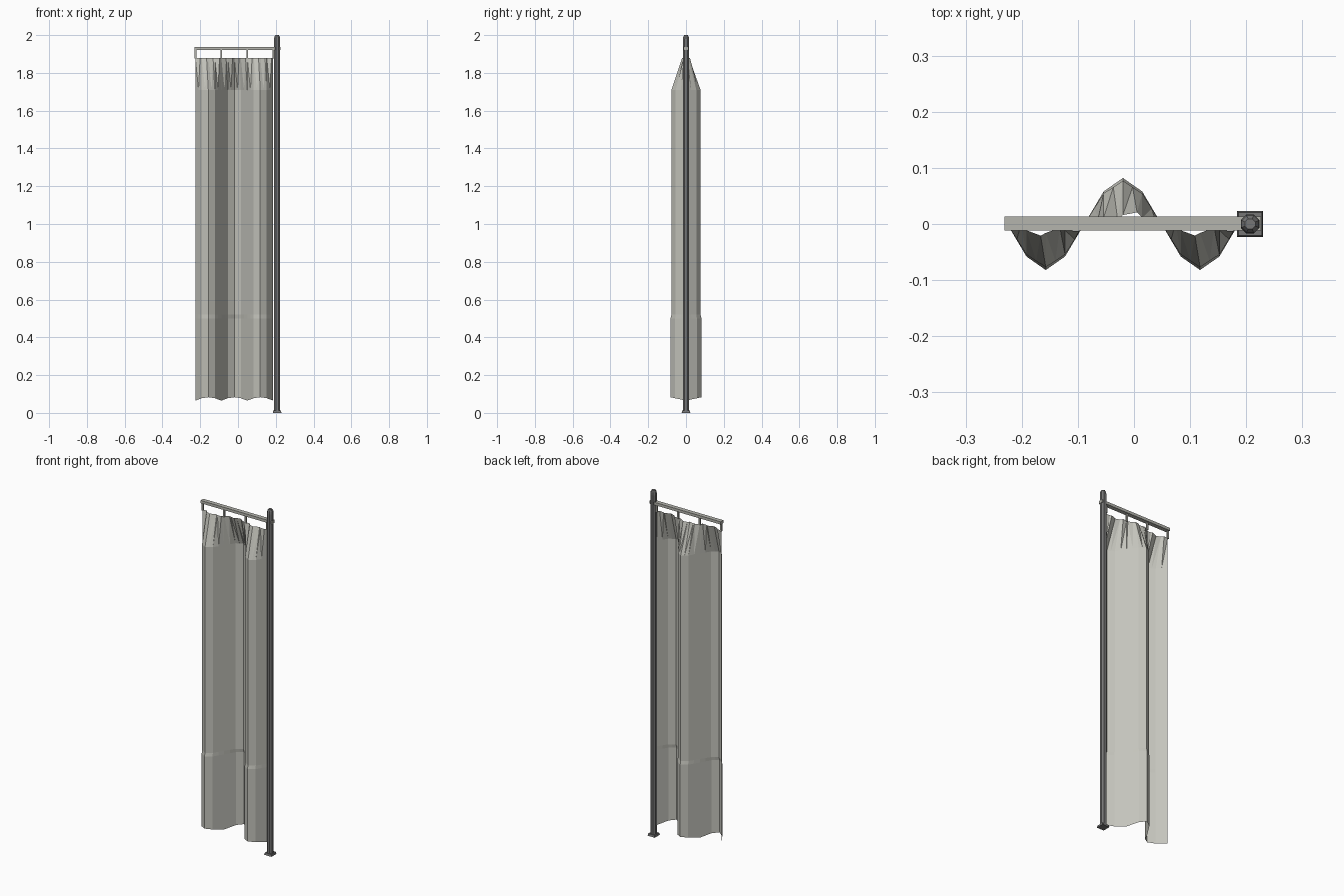
import bpy, bmesh, math

if "Cube" in bpy.data.objects:
    bpy.data.objects.remove(bpy.data.objects["Cube"])

def mat(name, c):
    m = bpy.data.materials.new(name)
    m.diffuse_color = (*c, 1)
    m.use_nodes = True
    m.node_tree.nodes["Principled BSDF"].inputs["Base Color"].default_value = m.diffuse_color
    return m

CLOTH = mat("pale_cloth", (0.56, 0.56, 0.51))
RAIL = mat("light_metal", (0.46, 0.46, 0.42))
DARK = mat("dark_metal", (0.18, 0.18, 0.18))

def make(name, verts, faces, material):
    me = bpy.data.meshes.new(name)
    me.from_pydata(verts, [], faces)
    me.materials.append(material)
    ob = bpy.data.objects.new(name, me)
    bpy.context.collection.objects.link(ob)
    return ob

def box(name, x0, x1, y0, y1, z0, z1, material, top=1.0):
    cx, cy = (x0 + x1) / 2, (y0 + y1) / 2
    v = []
    for z, s in ((z0, 1.0), (z1, top)):
        for x, y in ((x0, y0), (x1, y0), (x1, y1), (x0, y1)):
            v.append((cx + (x - cx) * s, cy + (y - cy) * s, z))
    f = [(3, 2, 1, 0), (4, 5, 6, 7)]
    f += [(i, (i + 1) % 4, (i + 1) % 4 + 4, i + 4) for i in range(4)]
    return make(name, v, f, material)

def lathe(name, x, profile, sides, material):
    v, f = [], []
    for r, z in profile:
        for i in range(sides):
            a = 2 * math.pi * (i + 0.5) / sides
            v.append((x + r * math.cos(a), r * math.sin(a), z))
    for k in range(len(profile) - 1):
        for i in range(sides):
            j = (i + 1) % sides
            f.append((k * sides + i, k * sides + j, (k + 1) * sides + j, (k + 1) * sides + i))
    f.append(tuple(reversed(range(sides))))
    f.append(tuple(range((len(profile) - 1) * sides, len(profile) * sides)))
    return make(name, v, f, material)

# upright pole with rounded tip, and foot plate
PX = 0.207
lathe("pole", PX, [(0.018, 0.005), (0.018, 1.975), (0.016, 1.99), (0.010, 2.0)], 8, DARK)
box("foot_plate", PX - 0.023, PX + 0.023, -0.023, 0.023, 0, 0.012, DARK, 0.9)

# rail and its hangers
box("rail", -0.231, 0.226, -0.012, 0.013, 1.92, 1.936, RAIL)
PITCH, START = 0.1375, -0.226
for i in range(4):
    x = START + PITCH * i
    box("hanger_%d" % i, x - 0.005, x + 0.005, -0.005, 0.005, 1.876, 1.922, RAIL)

# pleated curtain: three half waves, gathered at the top
def wave(t):
    """Faceted wave, four straight runs to each half wave."""
    k, u = divmod(t * 4, 1)
    s = lambda q: math.sin(math.pi * q / 4)
    peak = lambda q: -math.copysign(abs(s(q)), s(q))
    return peak(k) * (1 - u) + peak(k + 1) * u

COLS = 24
rows = [(1.88, 0.016), (1.71, 0.077), (0.52, 0.077), (0.5, 0.082), (0.065, 0.082)]
verts, faces = [], []
for r, (z, amp) in enumerate(rows):
    for c in range(COLS + 1):
        t = 3 * c / COLS
        x, y, h = START + PITCH * t, amp * wave(t), z
        if r == 0 and c % 2:                       # small pinches along the heading
            x += 0.008
            y += 0.007 if c % 4 == 1 else -0.007
        if r == len(rows) - 1:                     # scalloped hem
            h += 0.018 * abs(wave(t))
        verts.append((x, y, h))
W = COLS + 1
for r in range(len(rows) - 1):
    for c in range(COLS):
        a, b, d, e = r * W + c, r * W + c + 1, (r + 1) * W + c + 1, (r + 1) * W + c
        if r == 0:
            faces += [(a, e, d), (a, d, b)]
        else:
            faces.append((a, e, d, b))
make("curtain", verts, faces, CLOTH)
